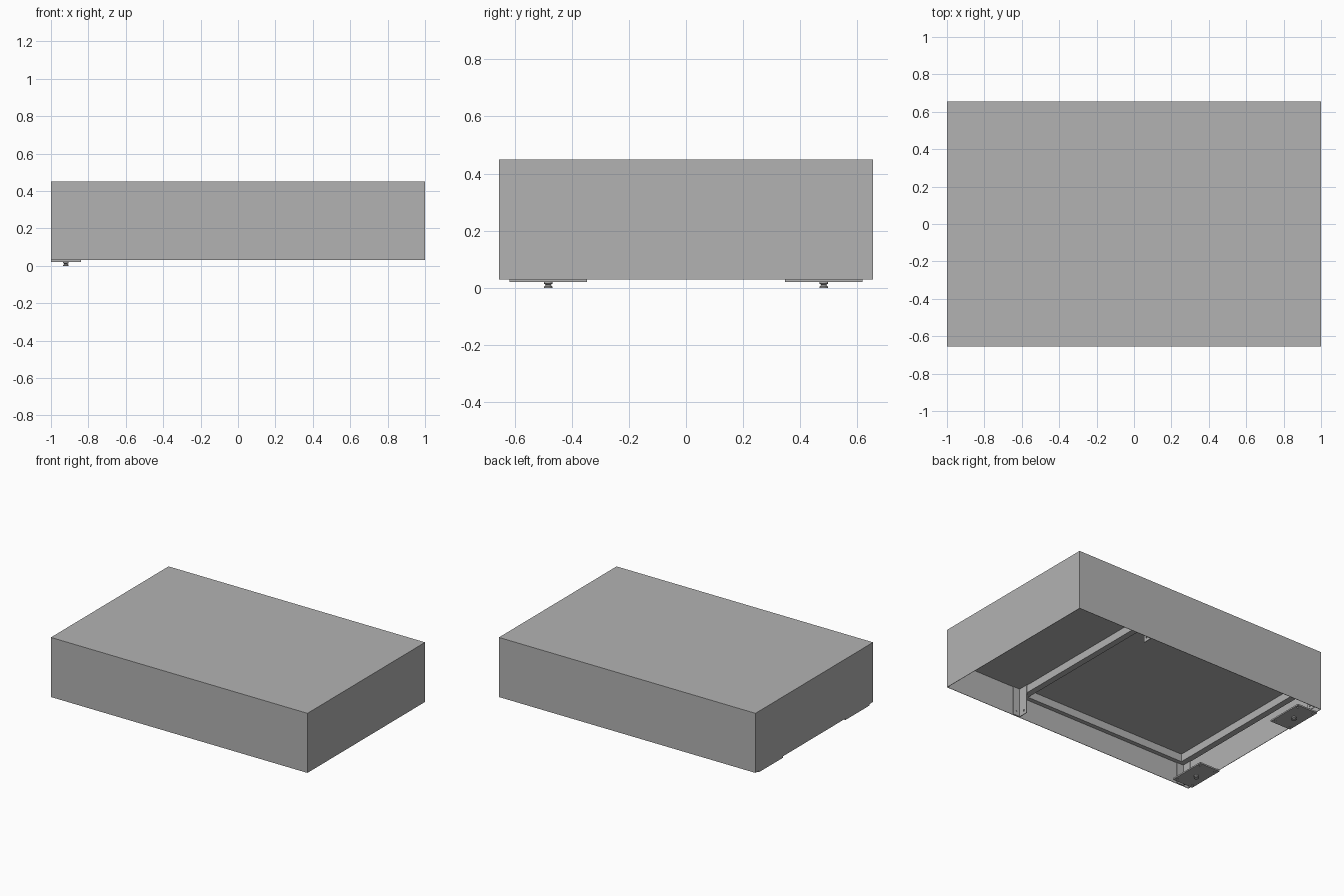
import bpy
import bmesh
from mathutils import Matrix, Vector

cube = bpy.data.objects.get("Cube")
if cube:
    bpy.data.objects.remove(cube, do_unlink=True)

HX, HY = 1.0, 0.655            # half length and half depth of the cover
BOTTOM, TOP = 0.03, 0.45       # cover heights
SHELF, RAIL = 0.234, 0.18      # underside of inner panel and of rails
WALL = 0.004

steel = bpy.data.materials.new("grey_steel")
steel.use_nodes = True
steel.diffuse_color = (0.45, 0.45, 0.45, 1)
steel.node_tree.nodes["Principled BSDF"].inputs["Base Color"].default_value = (0.45, 0.45, 0.45, 1)


def finish(name, bm):
    mesh = bpy.data.meshes.new(name)
    bmesh.ops.recalc_face_normals(bm, faces=bm.faces)
    bm.to_mesh(mesh)
    bm.free()
    mesh.materials.append(steel)
    obj = bpy.data.objects.new(name, mesh)
    bpy.context.collection.objects.link(obj)
    return obj


def add_box(bm, low, high):
    low, high = Vector(low), Vector(high)
    place = Matrix.Translation((low + high) / 2) @ Matrix.Diagonal((high - low).to_4d())
    return bmesh.ops.create_cube(bm, size=1, matrix=place)["verts"]


def box(name, low, high):
    bm = bmesh.new()
    add_box(bm, low, high)
    return finish(name, bm)


def add_cylinder(bm, centre, radius, depth, axis="Z", top_radius=None):
    turn = {"X": Matrix.Rotation(1.5708, 4, "Y"), "Y": Matrix.Rotation(1.5708, 4, "X"),
            "Z": Matrix.Identity(4)}[axis]
    bmesh.ops.create_cone(bm, cap_ends=True, segments=16, radius1=radius,
                          radius2=radius if top_radius is None else top_radius,
                          depth=depth, matrix=Matrix.Translation(centre) @ turn)


def drill(obj, holes):
    """Cut round holes, given as (centre, axis), through a plate."""
    bm = bmesh.new()
    for centre, axis in holes:
        add_cylinder(bm, centre, 0.006, 0.03, axis)
    cutter = finish("hole_cutter", bm)
    cutter.hide_render = True
    cutter.hide_viewport = False
    mod = obj.modifiers.new("holes", "BOOLEAN")
    mod.operation, mod.solver, mod.object = "DIFFERENCE", "EXACT", cutter
    bpy.context.view_layer.objects.active = obj
    bpy.ops.object.modifier_apply(modifier=mod.name)
    bpy.data.objects.remove(cutter, do_unlink=True)


# Folded sheet cover, open underneath
bm = bmesh.new()
verts = add_box(bm, (-HX, -HY, BOTTOM), (HX, HY, TOP))
floor = [f for f in bm.faces if f.calc_center_median().z < BOTTOM + 0.01]
bmesh.ops.delete(bm, geom=floor, context="FACES_ONLY")
cover = finish("cover", bm)
solid = cover.modifiers.new("sheet", "SOLIDIFY")
solid.thickness, solid.offset = WALL, -1

# Inner panel and the frame under it
IX, IY = HX - WALL, HY - WALL
box("inner_panel", (-IX, -IY, SHELF), (IX, IY, SHELF + 0.006))
for name, x in (("left_cross_rail", 0.4), ("right_cross_rail", -0.913)):
    box(name, (x - 0.044, -IY, RAIL), (x, IY, SHELF))
for name, side in (("front_rail", -1), ("back_rail", 1)):
    ys = sorted((side * 0.62, side * IY))
    box(name, (-0.913, ys[0], RAIL), (0.356, ys[1], SHELF))

# Angle brackets at the rail ends
for x in (0.4, -0.955):
    for end, side in (("front", -1), ("back", 1)):
        label = end + ("_left" if x > 0 else "_right") + "_bracket"
        wall, lip = side * IY, side * (IY - WALL)
        ys = sorted((wall, lip))
        flange = box(label + "_wall_flange", (x, ys[0], BOTTOM + 0.003), (x + 0.056, ys[1], SHELF))
        drill(flange, [((x + 0.03, wall, 0.06), "Y")])
        ys = sorted((wall, side * 0.58))
        flange = box(label + "_side_flange", (x, ys[0], BOTTOM + 0.003), (x + WALL, ys[1], SHELF))
        drill(flange, [((x, side * 0.605, 0.06), "X")])

# Foot plates with a spool shaped foot under each
for end, side in (("front", -1), ("back", 1)):
    cx, cy = -0.92, side * 0.482
    plate = box(end + "_foot_plate", (-HX, cy - 0.135, 0.02), (-0.84, cy + 0.135, BOTTOM))
    drill(plate, [((cx + a * 0.06, cy + b * 0.11, 0.025), "Z") for a in (-1, 1) for b in (-1, 1)])
    bm = bmesh.new()
    add_cylinder(bm, (cx, cy, 0.0025), 0.015, 0.005)
    add_cylinder(bm, (cx, cy, 0.0075), 0.014, 0.005, top_radius=0.008)
    add_cylinder(bm, (cx, cy, 0.0125), 0.008, 0.005, top_radius=0.015)
    add_cylinder(bm, (cx, cy, 0.018), 0.015, 0.006)
    finish(end + "_foot", bm)
